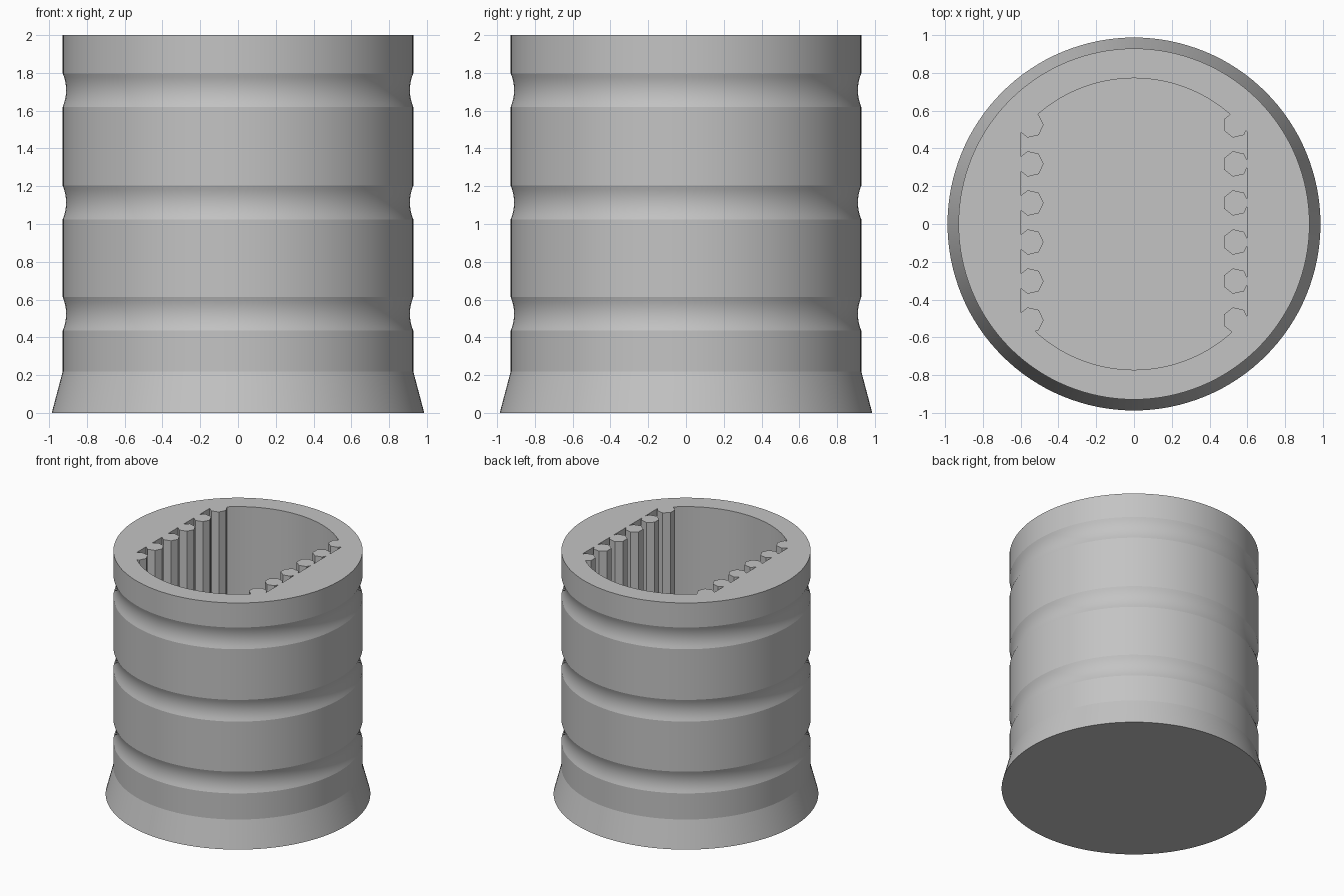
import bpy, bmesh, math

if "Cube" in bpy.data.objects:
    bpy.data.objects.remove(bpy.data.objects["Cube"], do_unlink=True)

FLOOR, TOP = 0.2, 2.0
WALL_X, BORE_R = 0.597, 0.771
RIDGE_R, PITCH = 0.069, 0.2065

grey = bpy.data.materials.new("plain grey")
grey.use_nodes = True
grey.diffuse_color = (0.55, 0.55, 0.55, 1)
grey.node_tree.nodes["Principled BSDF"].inputs["Base Color"].default_value = grey.diffuse_color


def add_object(name, bm):
    bmesh.ops.recalc_face_normals(bm, faces=bm.faces)
    mesh = bpy.data.meshes.new(name)
    bm.to_mesh(mesh)
    bm.free()
    mesh.materials.append(grey)
    obj = bpy.data.objects.new(name, mesh)
    bpy.context.collection.objects.link(obj)
    return obj


def circle(radius, sides, cx=0, cy=0):
    return [(cx + radius * math.cos(math.tau * i / sides),
             cy + radius * math.sin(math.tau * i / sides)) for i in range(sides)]


def add_prism(bm, outline, z0, z1):
    face = bm.faces.new([bm.verts.new((x, y, z0)) for x, y in outline])
    side = bmesh.ops.extrude_face_region(bm, geom=[face])
    verts = [v for v in side["geom"] if isinstance(v, bmesh.types.BMVert)]
    bmesh.ops.translate(bm, verts=verts, vec=(0, 0, z1 - z0))


def boolean(target, cutter, operation):
    cutter.hide_render = True
    mod = target.modifiers.new(operation.lower(), "BOOLEAN")
    mod.operation, mod.solver, mod.object = operation, "EXACT", cutter
    bpy.context.view_layer.objects.active = target
    bpy.ops.object.modifier_apply(modifier=mod.name)
    bpy.data.objects.remove(cutter, do_unlink=True)


# Outer profile: flared foot, straight wall, three shallow concave grooves
profile = [(0.986, 0), (0.928, 0.22)]
for low in (0.435, 1.025, 1.62):
    for i in range(9):
        t = i / 8
        profile.append((0.928 - 0.018 * 4 * t * (1 - t), low + 0.178 * t))
profile.append((0.928, TOP))

bm = bmesh.new()
rings = [[bm.verts.new((x, y, z)) for x, y in circle(r, 128)] for r, z in profile]
for a, b in zip(rings, rings[1:]):
    for i in range(len(a)):
        j = (i + 1) % len(a)
        bm.faces.new((a[i], a[j], b[j], b[i]))
bm.faces.new(rings[0])
bm.faces.new(rings[-1])
body = add_object("ribbed_cup", bm)

# Bore: a round hole flattened on both sides
bm = bmesh.new()
add_prism(bm, circle(BORE_R, 128), FLOOR, TOP + 0.2)
bore = add_object("bore_cutter", bm)
bm = bmesh.new()
add_prism(bm, [(-WALL_X, -1), (WALL_X, -1), (WALL_X, 1), (-WALL_X, 1)], 0, TOP + 0.4)
boolean(bore, add_object("side_limit", bm), "INTERSECT")

# Seven-sided ridges left standing along both flat walls
bm = bmesh.new()
for cx in (-0.547, 0.538):
    for k in range(6):
        add_prism(bm, circle(RIDGE_R, 7, cx, 0.008 + (k - 2.5) * PITCH), 0, TOP + 0.4)
boolean(bore, add_object("ridges", bm), "DIFFERENCE")
boolean(body, bore, "DIFFERENCE")

# Smooth walls with crisp rims, grooves and ridges
bpy.ops.object.select_all(action="DESELECT")
body.select_set(True)
bpy.context.view_layer.objects.active = body
bpy.ops.object.shade_smooth_by_angle(angle=math.radians(12))
